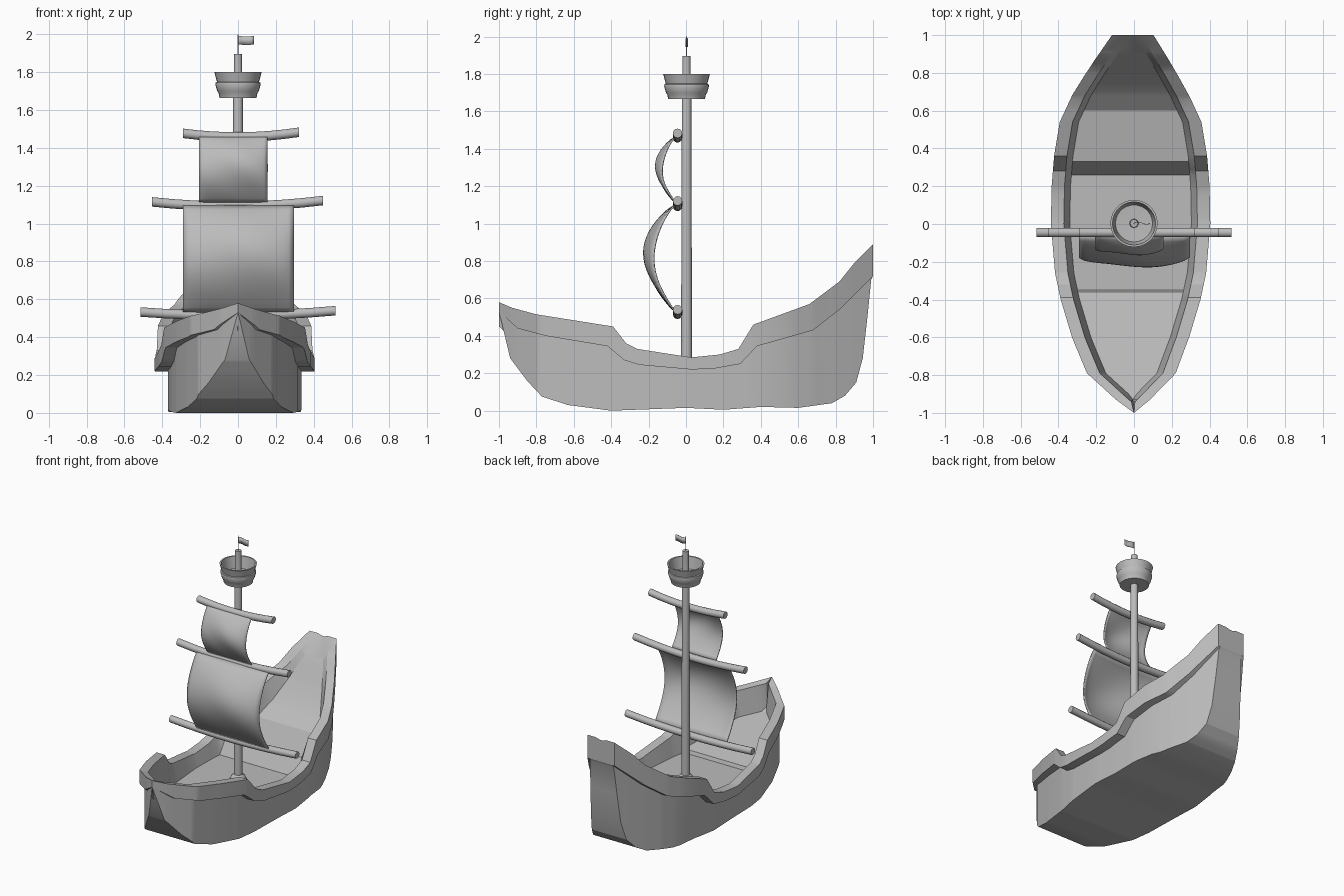
import bpy, bmesh, math

if "Cube" in bpy.data.objects:
    bpy.data.objects.remove(bpy.data.objects["Cube"])

mat = bpy.data.materials.new("plain grey")
mat.diffuse_color = (0.5, 0.5, 0.5, 1)
mat.use_nodes = True
mat.node_tree.nodes["Principled BSDF"].inputs["Base Color"].default_value = mat.diffuse_color


def finish(name, bm, angle=30):
    bmesh.ops.remove_doubles(bm, verts=bm.verts, dist=0.0005)
    bmesh.ops.recalc_face_normals(bm, faces=bm.faces)
    me = bpy.data.meshes.new(name)
    bm.to_mesh(me)
    bm.free()
    ob = bpy.data.objects.new(name, me)
    bpy.context.collection.objects.link(ob)
    me.materials.append(mat)
    bpy.ops.object.select_all(action='DESELECT')
    ob.select_set(True)
    bpy.context.view_layer.objects.active = ob
    bpy.ops.object.shade_smooth_by_angle(angle=math.radians(angle))
    return ob


def loft(name, rings, angle=30):
    """Skin a list of closed rings and cap both ends."""
    bm = bmesh.new()
    vs = [[bm.verts.new(p) for p in r] for r in rings]
    n = len(vs[0])
    for a, b in zip(vs, vs[1:]):
        for i in range(n):
            j = (i + 1) % n
            bm.faces.new((a[i], a[j], b[j], b[i]))
    bm.faces.new(vs[0])
    bm.faces.new(vs[-1])
    return finish(name, bm, angle)


def lathe(name, profile, n=24, cy=0.003):
    rings = [[(r * math.cos(2 * math.pi * i / n), cy + r * math.sin(2 * math.pi * i / n), z)
              for i in range(n)] for r, z in profile]
    return loft(name, rings)


def interp(table, y):
    for (a, va), (b, vb) in zip(table, table[1:]):
        if y <= b:
            return va + (vb - va) * (y - a) / (b - a)
    return table[-1][1]


# hull curves as (y, value): half width, rail top, rail underside, keel, deck
width = [(-1, 0), (-.93, .09), (-.79, .235), (-.6, .31), (-.4, .37), (-.26, .40), (0, .422),
         (.2, .418), (.36, .405), (.54, .375), (.68, .31), (.79, .245), (.87, .195), (1, .11)]
sheer = [(-1, .58), (-.93, .55), (-.8, .515), (-.39, .45), (-.32, .36), (-.26, .33), (-.1, .305),
         (.03, .285), (.18, .30), (.28, .33), (.36, .46), (.66, .57), (.82, .69), (.9, .79), (1, .89)]
band = [(-1, .53), (-.9, .44), (-.75, .40), (-.42, .345), (-.33, .27), (-.25, .245), (.03, .22),
        (.15, .225), (.29, .25), (.38, .345), (.68, .43), (.82, .54), (1, .72)]
keel = [(-1, .53), (-.94, .28), (-.85, .16), (-.77, .075), (-.63, .03), (-.4, 0), (0, .015),
        (.2, .005), (.4, .02), (.6, .015), (.78, .04), (.85, .08), (.91, .15), (.945, .28),
        (.97, .5), (.99, .70), (1, .72)]
deck = [(-1, .45), (-.9, .36), (-.36, .225), (-.35, .2), (.26, .2), (.33, .32), (.6, .37),
        (.7, .46), (.8, .60), (.9, .76), (1, .88)]

# hull: outer shell, overhanging rail, inner bulwark and stepped deck
stations = sorted({p[0] for t in (width, sheer, band, keel, deck) for p in t})
rings = []
for y in stations:
    w, s, b, k, d = (interp(t, y) for t in (width, sheer, band, keel, deck))
    c = -.018 * min(1, w / .3)
    half = [(max(0, w - .10), d), (max(0, w - .068), s), (w, s), (w, b), (w * .835, b), (w * .835, k)]
    rings.append([(c + x, y, z) for x, z in half] + [(c - x, y, z) for x, z in reversed(half)])
loft("hull", rings, 25)

# mast with collar, top pole and flagstaff
lathe("mast", [(.03, .19), (.025, 1.70), (.022, 1.72), (.021, 1.895)], 16)
lathe("mast_collar", [(.055, .19), (.055, .215), (.045, .235), (.028, .25)], 16)
lathe("flagstaff", [(.003, 1.89), (.003, 2.0)], 8)

# lookout basket
lathe("lookout_basket", [(.02, 1.665), (.098, 1.665), (.103, 1.69), (.11, 1.70), (.12, 1.735),
                         (.118, 1.745), (.111, 1.748), (.125, 1.80), (.114, 1.80), (.098, 1.715),
                         (.02, 1.71)], 28)


# yards: slightly sagging round spars
def yard(name, x0, x1, z0, zm, z1, r=.025, n=12):
    rings = []
    for k in range(9):
        t = k / 8
        z = z0 * (1 - t) + z1 * t - 4 * t * (1 - t) * ((z0 + z1) / 2 - zm)
        rings.append([(x0 + (x1 - x0) * t, -.045 + r * math.cos(2 * math.pi * i / n),
                       z + r * math.sin(2 * math.pi * i / n)) for i in range(n)])
    loft(name, rings, 40)


yard("lower_yard", -.515, .515, .533, .515, .54)
yard("middle_yard", -.455, .45, 1.115, 1.092, 1.122)
yard("upper_yard", -.29, .323, 1.477, 1.458, 1.483)


# sails: thin cloth bulging forward between two yards
def sail(name, x0, x1, profile, edge):
    nu, nv = 20, 20
    bm = bmesh.new()
    g = []
    for j in range(nv + 1):
        v = j / nv
        z = profile[0] + (profile[1] - profile[0]) * v
        swell = math.sin(math.pi * v ** 1.1) ** .8 if 0 < v < 1 else 0
        row = []
        for i in range(nu + 1):
            u = i / nu
            amp = edge + (profile[2] - edge) * math.sin(math.pi * u) ** .6 if 0 < u < 1 else edge
            amp += .007 * math.sin(7 * u + 5 * v)
            row.append(bm.verts.new((x0 + (x1 - x0) * u, -.058 - amp * swell, z)))
        g.append(row)
    for j in range(nv):
        for i in range(nu):
            bm.faces.new((g[j][i], g[j][i + 1], g[j + 1][i + 1], g[j + 1][i]))
    ob = finish(name, bm, 60)
    m = ob.modifiers.new("cloth", 'SOLIDIFY')
    m.thickness = .008
    m.offset = 0


sail("main_sail", -.29, .295, (.53, 1.10, .165), .115)
sail("top_sail", -.205, .155, (1.115, 1.462, .10), .07)

# flag: small rippled plate
bm = bmesh.new()
cols = [[bm.verts.new((.085 * k / 6, .003 + .006 * math.sin(k), z - .003 * math.sin(k / 2)))
         for z in (1.947, 1.992)] for k in range(7)]
for a, b in zip(cols, cols[1:]):
    bm.faces.new((a[0], b[0], b[1], a[1]))
flag = finish("flag", bm, 60)
m = flag.modifiers.new("cloth", 'SOLIDIFY')
m.thickness = .003
